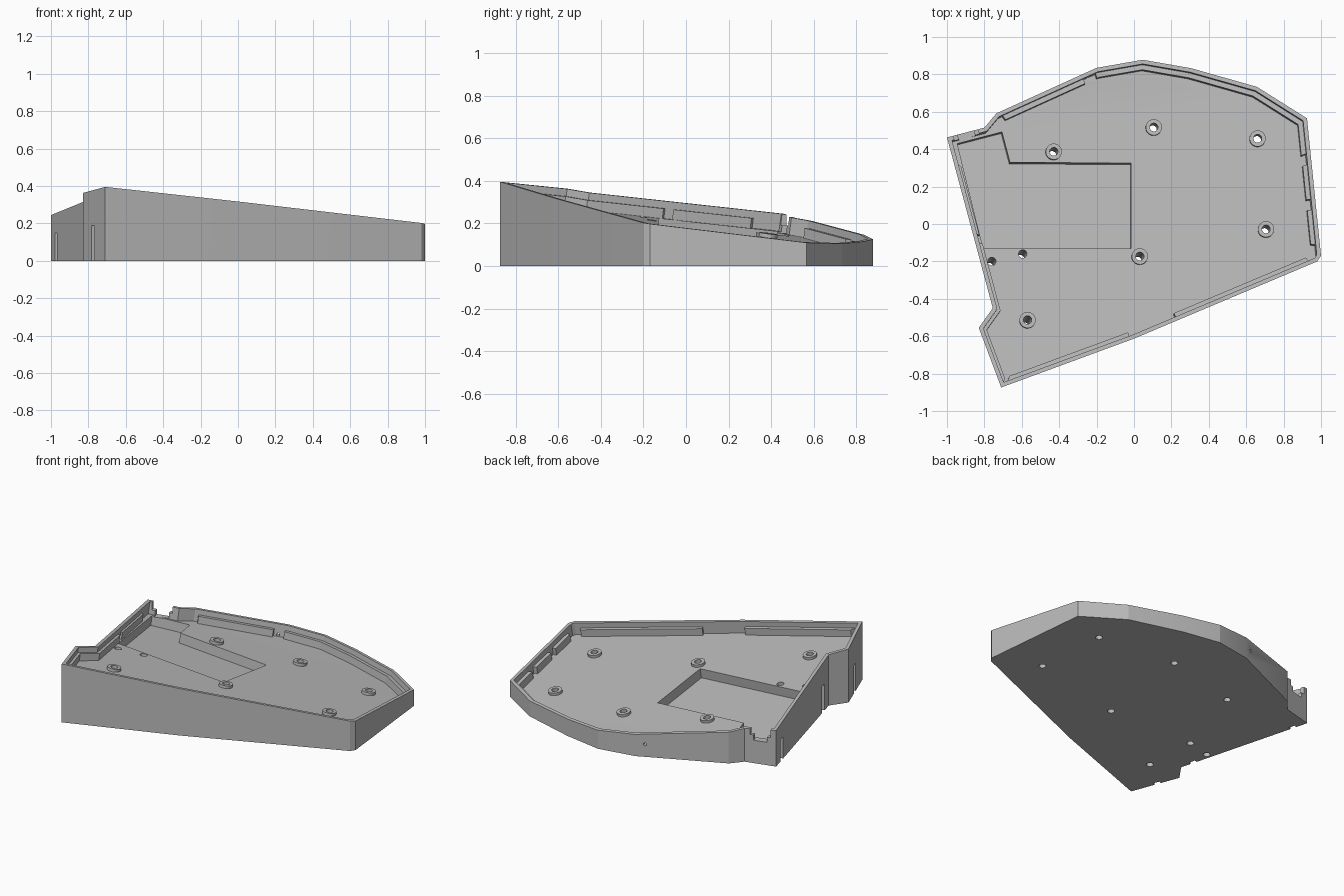
import bpy, bmesh, math
from mathutils import Vector

if "Cube" in bpy.data.objects:
    bpy.data.objects.remove(bpy.data.objects["Cube"])

grey = bpy.data.materials.new("grey_plastic")
grey.use_nodes = True
colour = (0.5, 0.5, 0.5, 1)
grey.diffuse_color = colour
grey.node_tree.nodes["Principled BSDF"].inputs["Base Color"].default_value = colour

# Case outline, counterclockwise from the front corner
OUTLINE = [Vector(p) for p in [
    (-.71, -.874), (0, -.613), (.98, -.2), (1, -.17), (.925, .565), (.658, .733), (.305, .833),
    (.047, .878), (-.2, .835), (-.735, .592), (-.8, .515), (-1, .463), (-.755, -.45), (-.83, -.555)]]
N = len(OUTLINE)
TILT = Vector((.0637, .1266))
FLOOR = .083
POCKET = .148


def plane(x, y):
    return .2396 - TILT.x * x - TILT.y * y


def make(name, bottom, top):
    """Closed prism between two matching loops."""
    bm = bmesh.new()
    lo = [bm.verts.new(p) for p in bottom]
    hi = [bm.verts.new(p) for p in top]
    bm.faces.new(lo[::-1])
    bm.faces.new(hi)
    for i in range(len(lo)):
        j = (i + 1) % len(lo)
        bm.faces.new((lo[i], lo[j], hi[j], hi[i]))
    bmesh.ops.recalc_face_normals(bm, faces=bm.faces)
    mesh = bpy.data.meshes.new(name)
    bm.to_mesh(mesh)
    bm.free()
    mesh.materials.append(grey)
    ob = bpy.data.objects.new(name, mesh)
    bpy.context.collection.objects.link(ob)
    return ob


def tilted(name, pts, d0, d1, ref=0):
    """Prism square to the sloped rim, from depth d0 to d1 below it."""
    def level(d):
        loop = [p - TILT * (d - ref) for p in pts]
        return [(p.x, p.y, plane(p.x, p.y) - d) for p in loop]
    return make(name, level(d1), level(d0))


def inset(d):
    out = []
    for i, p in enumerate(OUTLINE):
        a = (p - OUTLINE[i - 1]).normalized()
        b = (OUTLINE[(i + 1) % N] - p).normalized()
        na, nb = Vector((-a.y, a.x)), Vector((-b.y, b.x))
        out.append(p + (na + nb) * d / (1 + na.dot(nb)))
    return out


def along(loop, t):
    i = math.floor(t)
    return loop[i % N].lerp(loop[(i + 1) % N], t - i)


def circle(x, y, r):
    return [Vector((x + r * math.cos(a), y + r * math.sin(a)))
            for a in (k * math.tau / 32 for k in range(32))]


def edge_frame(t):
    i = math.floor(t)
    d = (OUTLINE[(i + 1) % N] - OUTLINE[i % N]).normalized()
    return along(OUTLINE, t), d, Vector((-d.y, d.x))


def edge_box(t, width, depth, z0, z1):
    """Cutter box reaching inward from the outer wall."""
    p, d, n = edge_frame(t)
    w = d * width / 2
    quad = [p - w - n * .03, p + w - n * .03, p + w + n * depth, p - w + n * depth]
    return make("cutter", [(*q, z0) for q in quad], [(*q, z1) for q in quad])


# Wedge-shaped body
body = make("case_body", [(p.x, p.y, 0) for p in OUTLINE],
            [(p.x, p.y, plane(p.x, p.y)) for p in OUTLINE])


def apply(other, operation):
    other.hide_render = True
    mod = body.modifiers.new("cut", "BOOLEAN")
    mod.operation = operation
    mod.solver = "EXACT"
    mod.object = other
    bpy.context.view_layer.objects.active = body
    bpy.ops.object.modifier_apply(modifier=mod.name)
    bpy.data.objects.remove(other)


# Main tray and the deeper electronics pocket
apply(tilted("cutter", inset(.022), -.05, FLOOR), "DIFFERENCE")
pocket = [Vector(p) for p in [(-.015, -.13), (-.015, .325), (-.663, .33),
                              (-.706, .492), (-.945, .43), (-.807, -.128)]]
apply(tilted("cutter", pocket, .05, POCKET, FLOOR), "DIFFERENCE")

# Screw bosses, then holes through the floor
screws = [(.105, .515), (.66, .455), (.705, -.03), (.03, -.175), (-.57, -.515), (-.43, .385)]
for x, y in screws:
    apply(tilted("boss", circle(x, y, .043), FLOOR - .018, FLOOR + .01, FLOOR), "UNION")
for x, y in screws + [(-.76, -.2), (-.595, -.16)]:
    apply(tilted("cutter", circle(x, y, .022), .03, .45, FLOOR), "DIFFERENCE")

# Cable notch in the back left corner
apply(edge_box(10.5, .135, .06, .19, .4), "DIFFERENCE")
apply(edge_box(10.5, .09, .06, .155, .3), "DIFFERENCE")

# Slots in the outer side walls
for t, height in [(11.11, .15), (11.9, .18), (13.45, .19)]:
    apply(edge_box(t, .045, .02, -.1, height), "DIFFERENCE")

# Reset pinhole through the back wall
p, d, n = edge_frame(8.11)
ring = [(d * q.x, q.y + .085) for q in circle(0, 0, .01)]
apply(make("cutter", [(*(p + o - n * .03), z) for o, z in ring],
           [(*(p + o + n * .05), z) for o, z in ring]), "DIFFERENCE")

# Plate support ledges running along the inside of the walls
wall = inset(.015)
for number, (start, end, reach) in enumerate([
        (.03, .98, .046), (1.24, 1.97, .046), (3.08, 3.34, .046), (3.42, 3.68, .046),
        (3.76, 8.02, .048), (8.14, 8.96, .048), (11.14, 11.55, .036),
        (11.6, 14, .04)]):
    ts = [start] + list(range(math.floor(start) + 1, math.ceil(end))) + [end]
    inner = inset(reach)
    strip = [along(wall, t) for t in ts] + [along(inner, t) for t in reversed(ts)]
    tilted(f"support_ledge_{number + 1}", strip, .035, FLOOR + .003)

# Smooth the round holes while keeping hard edges
bpy.ops.object.select_all(action="DESELECT")
body.select_set(True)
bpy.context.view_layer.objects.active = body
bpy.ops.object.shade_smooth_by_angle(angle=math.radians(15))
